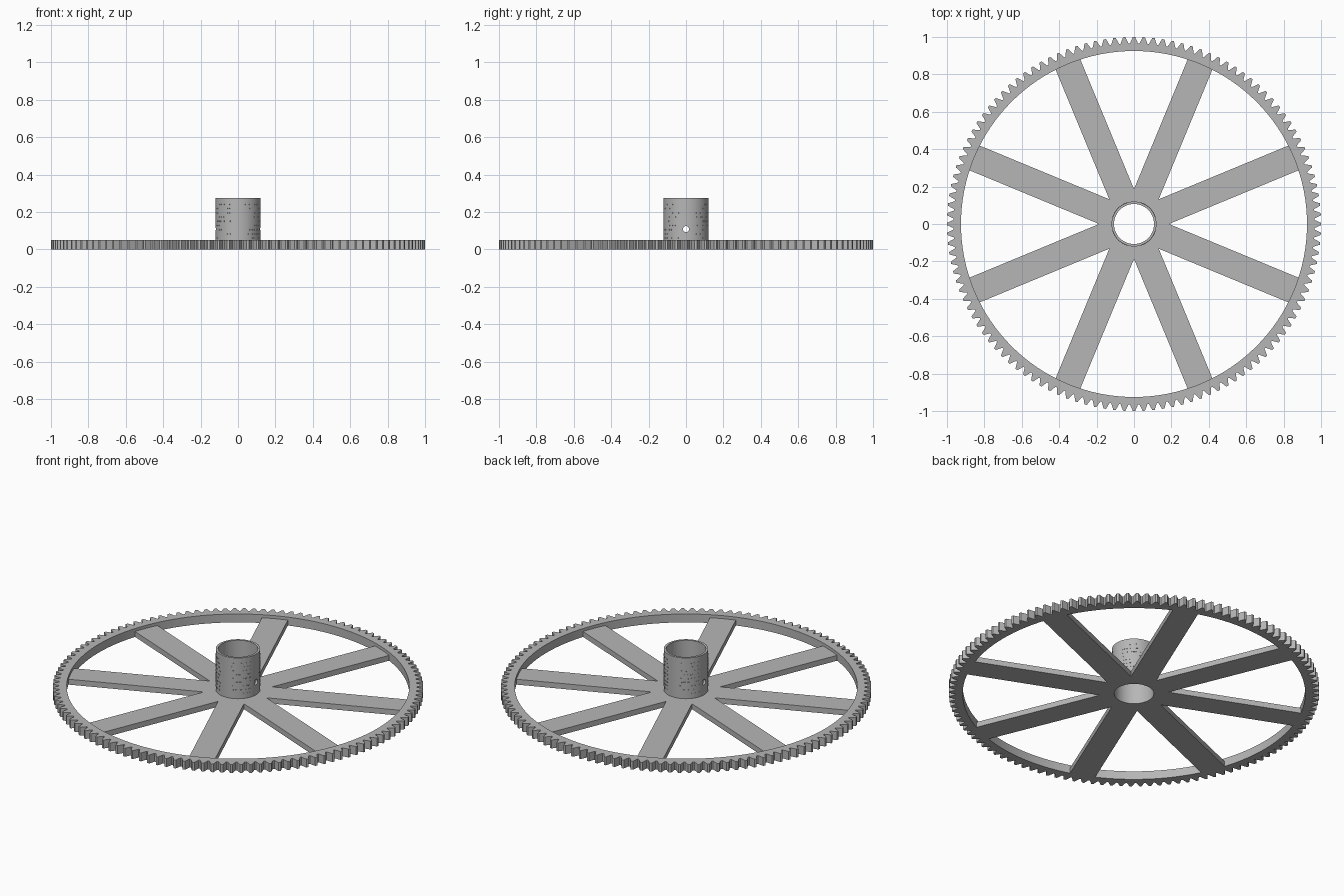
import bpy
import bmesh
import random
from math import cos, sin, pi, radians, tau
from mathutils import Matrix, Vector

if "Cube" in bpy.data.objects:
    bpy.data.objects.remove(bpy.data.objects["Cube"], do_unlink=True)

TEETH = 120
SPOKES = 8
BORE = 0.107
HUB_RADIUS = 0.12

grey = bpy.data.materials.new("plain_grey")
grey.use_nodes = True
grey.diffuse_color = (0.47, 0.47, 0.47, 1)
grey.node_tree.nodes["Principled BSDF"].inputs["Base Color"].default_value = grey.diffuse_color


def polar(radius, angle):
    return (radius * cos(angle), radius * sin(angle))


def circle(radius, count):
    return [polar(radius, tau * i / count) for i in range(count)]


def add_object(name, mesh):
    obj = bpy.data.objects.new(name, mesh)
    bpy.context.collection.objects.link(obj)
    return obj


def shade(obj):
    bpy.ops.object.select_all(action="DESELECT")
    obj.select_set(True)
    bpy.context.view_layer.objects.active = obj
    bpy.ops.object.shade_smooth_by_angle(angle=radians(20))


def baked(obj):
    graph = bpy.context.evaluated_depsgraph_get()
    return bpy.data.meshes.new_from_object(obj.evaluated_get(graph))


def plate(name, loops, bottom, top):
    """Solid plate from an outline and its holes."""
    curve = bpy.data.curves.new(name, "CURVE")
    curve.dimensions = "2D"
    curve.fill_mode = "BOTH"
    curve.extrude = (top - bottom) / 2
    for loop in loops:
        spline = curve.splines.new("POLY")
        spline.points.add(len(loop) - 1)
        for point, (x, y) in zip(spline.points, loop):
            point.co = (x, y, 0, 1)
        spline.use_cyclic_u = True
    source = add_object(name + "_outline", curve)
    bpy.context.view_layer.update()
    mesh = baked(source)
    bpy.data.objects.remove(source, do_unlink=True)
    bm = bmesh.new()
    bm.from_mesh(mesh)
    bmesh.ops.remove_doubles(bm, verts=bm.verts, dist=1e-5)
    bmesh.ops.translate(bm, verts=bm.verts, vec=(0, 0, (top + bottom) / 2))
    bmesh.ops.recalc_face_normals(bm, faces=bm.faces)
    bm.to_mesh(mesh)
    bm.free()
    mesh.materials.clear()
    mesh.materials.append(grey)
    obj = add_object(name, mesh)
    shade(obj)
    return obj


# Toothed rim
tooth = [(0.966, -0.42), (0.998, -0.12), (1.0, 0.12), (0.966, 0.42)]
outline = [polar(min(r + 0.002, 1.0), tau * (i + t) / TEETH) if r > 0.99
           else polar(r, tau * (i + t) / TEETH)
           for i in range(TEETH) for r, t in tooth]
plate("gear_rim", [outline, circle(0.925, 128)], 0, 0.05)

# Spokes, joined into one star around the bore
half_width = 0.0715
star = []
for i in range(SPOKES):
    angle = tau * (i + 0.5) / SPOKES
    along, across = Vector(polar(1, angle)), Vector(polar(1, angle + pi / 2))
    star.append(polar(half_width / sin(pi / SPOKES), angle - pi / SPOKES))
    star.append(tuple(along * 0.93 - across * half_width))
    star.append(tuple(along * 0.93 + across * half_width))
plate("spokes", [star, circle(BORE, 64)], 0, 0.032)

# Hub tube with a pin hole running straight through it
hub = plate("hub", [circle(HUB_RADIUS, 64), circle(BORE, 64)], 0, 0.275)
bm = bmesh.new()
bmesh.ops.create_cone(bm, cap_ends=True, segments=24, radius1=0.016, radius2=0.016, depth=0.4,
                      matrix=Matrix.Translation((0, 0, 0.108)) @ Matrix.Rotation(pi / 2, 4, "Y"))
pin_mesh = bpy.data.meshes.new("pin_cutter")
bm.to_mesh(pin_mesh)
bm.free()
cutter = add_object("pin_cutter", pin_mesh)
cutter.hide_render = True
cut = hub.modifiers.new("pin_hole", "BOOLEAN")
cut.operation = "DIFFERENCE"
cut.solver = "EXACT"
cut.object = cutter
bpy.context.view_layer.update()
hub_mesh = baked(hub)
hub.modifiers.clear()
hub.data = hub_mesh
bpy.data.objects.remove(cutter, do_unlink=True)
shade(hub)

# Fine rows of raised grip dashes on the four diagonal sides of the hub
random.seed(4)
bm = bmesh.new()
for side in range(4):
    for row in range(9):
        for column in range(6):
            angle = radians(45 + 90 * side + (column - 2.5) * 9 + random.uniform(-2, 2))
            place = (Matrix.Rotation(angle, 4, "Z")
                     @ Matrix.Translation((HUB_RADIUS, 0, 0.06 + row * 0.0225)))
            size = Matrix.Diagonal((0.003, random.uniform(0.006, 0.014), 0.006, 1))
            bmesh.ops.create_cube(bm, size=1, matrix=place @ size)
dash_mesh = bpy.data.meshes.new("hub_grip_dashes")
bm.to_mesh(dash_mesh)
bm.free()
dash_mesh.materials.append(grey)
add_object("hub_grip_dashes", dash_mesh)
